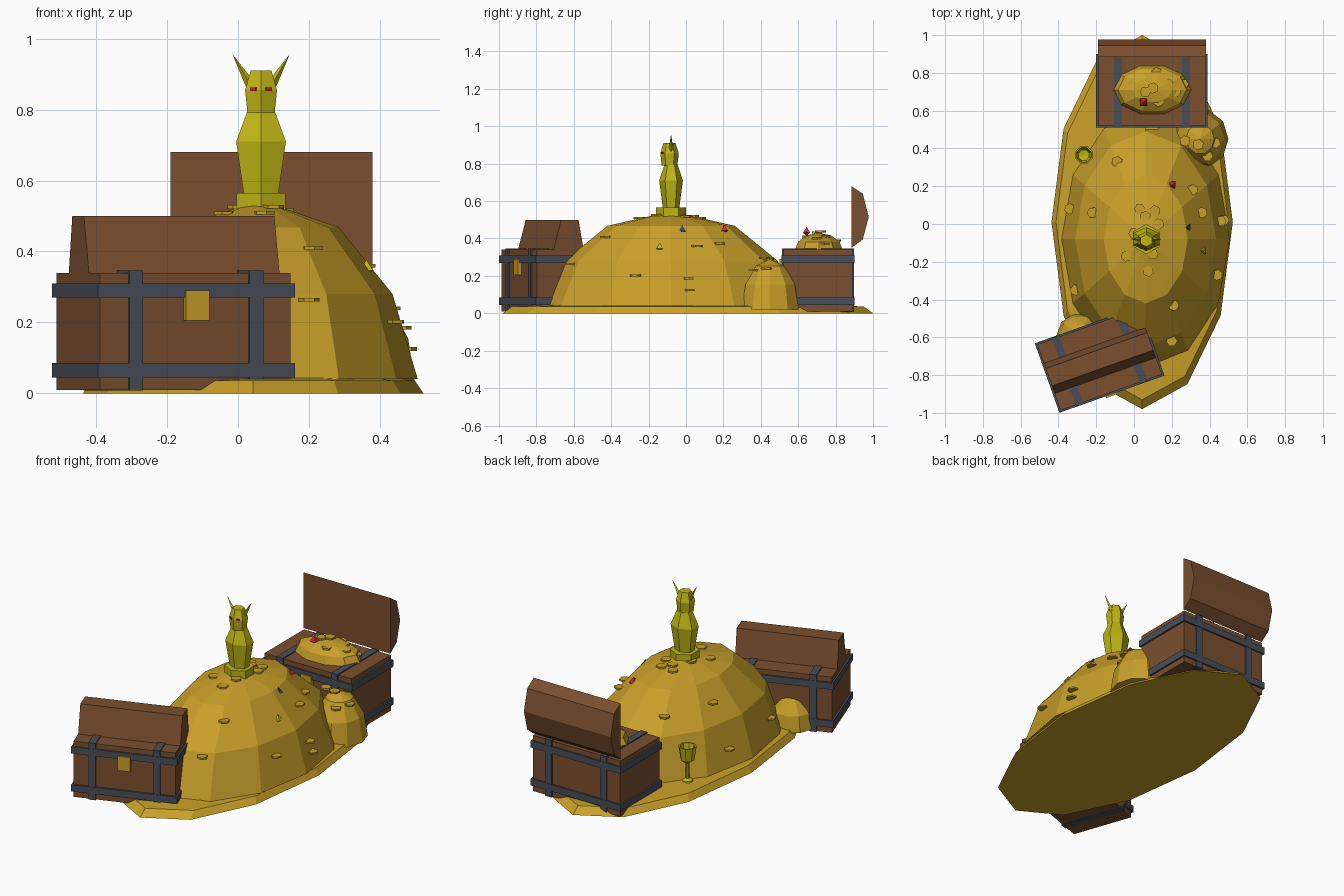
import bpy, bmesh, math
from mathutils import Matrix, Vector

if "Cube" in bpy.data.objects:
    bpy.data.objects.remove(bpy.data.objects["Cube"])


def material(name, rgb):
    m = bpy.data.materials.new(name)
    m.diffuse_color = (*rgb, 1)
    m.use_nodes = True
    m.node_tree.nodes["Principled BSDF"].inputs["Base Color"].default_value = m.diffuse_color
    return m


GOLD = material("gold", (0.58, 0.35, 0.022))
WOOD = material("brown wood", (0.195, 0.078, 0.028))
IRON = material("dark iron", (0.066, 0.076, 0.098))
YELLOW = material("bright yellow gold", (0.53, 0.47, 0.007))
RED = material("red gem", (0.6, 0.022, 0.035))
BLUE = material("blue gem", (0.045, 0.06, 0.14))


def finish(name, bm, mat, matrix=Matrix()):
    bmesh.ops.recalc_face_normals(bm, faces=bm.faces)
    me = bpy.data.meshes.new(name)
    bm.to_mesh(me)
    bm.free()
    me.materials.append(mat)
    ob = bpy.data.objects.new(name, me)
    ob.matrix_world = matrix
    bpy.context.collection.objects.link(ob)
    return ob


def lathe(name, profile, n, loc, mat, sx=1.0, sy=1.0, start=0.0, matrix=None):
    """Faceted solid of revolution; radius 0 makes a pole, open ends get a cap."""
    bm = bmesh.new()
    rings = []
    for r, z in profile:
        if r == 0:
            rings.append([bm.verts.new((0, 0, z))])
        else:
            angles = [start + math.tau * i / n for i in range(n)]
            rings.append([bm.verts.new((r * sx * math.cos(a), r * sy * math.sin(a), z)) for a in angles])
    for a, b in zip(rings, rings[1:]):
        for i in range(n):
            j = (i + 1) % n
            if len(a) == 1:
                bm.faces.new((a[0], b[i], b[j]))
            elif len(b) == 1:
                bm.faces.new((a[i], a[j], b[0]))
            else:
                bm.faces.new((a[i], a[j], b[j], b[i]))
    for ring in (rings[0], rings[-1]):
        if len(ring) > 1:
            bm.faces.new(ring)
    return finish(name, bm, mat, Matrix.Translation(loc) @ (matrix or Matrix()))


def box(name, center, size, mat, matrix=Matrix()):
    bm = bmesh.new()
    bmesh.ops.create_cube(bm, size=1, matrix=Matrix.Translation(center) @ Matrix.Diagonal((*size, 1)))
    return finish(name, bm, mat, matrix)


def extrude_x(name, profile, half, mat, matrix):
    """Prism along x from (y, z) points."""
    bm = bmesh.new()
    ends = [[bm.verts.new((x, y, z)) for y, z in profile] for x in (-half, half)]
    for e in ends:
        bm.faces.new(e)
    for i in range(len(profile)):
        j = (i + 1) % len(profile)
        bm.faces.new((ends[0][i], ends[0][j], ends[1][j], ends[1][i]))
    return finish(name, bm, mat, matrix)


# Ground spread and heaps of gold
lathe("gold_spread", [(1, 0), (0.95, 0.036), (0.62, 0.052)], 12, (0.043, 0.01, 0), GOLD, 0.48, 0.99)
DOME = [(1, 0.04), (0.84, 0.28), (0.5, 0.468), (0, 0.545)]
MX, MY, RX, RY = 0.062, -0.08, 0.445, 0.68
lathe("main_heap", DOME, 12, (MX, MY, 0), GOLD, RX, RY)


def small_heap(name, x, y, z, rx, ry, h):
    ring = [(math.cos(math.radians(a)), h * math.sin(math.radians(a))) for a in (0, 30, 60)]
    lathe(name, ring + [(0, h)], 10, (x, y, z), GOLD, rx, ry)


small_heap("back_heap", 0.35, 0.45, 0.02, 0.15, 0.16, 0.27)
small_heap("front_heap", -0.28, -0.59, 0.02, 0.13, 0.12, 0.18)
small_heap("chest_heap", 0.097, 0.71, 0.335, 0.21, 0.135, 0.095)


# Chests: body, iron straps, lock and lid
def chest(prefix, x, y, turn, lid):
    m = Matrix.Translation((x, y, 0)) @ Matrix.Rotation(math.radians(turn), 4, 'Z')
    box(prefix + "_body", (0, 0, 0.175), (0.57, 0.37, 0.33), WOOD, m)
    for z in (0.065, 0.29):
        for s in (-1, 1):
            box(prefix + "_long_strap", (0, s * 0.187, z), (0.59, 0.016, 0.04), IRON, m)
            box(prefix + "_side_strap", (s * 0.287, 0, z), (0.016, 0.388, 0.04), IRON, m)
    for u in (-0.18, 0.18):
        box(prefix + "_upright_strap", (u, 0, 0.177), (0.041, 0.386, 0.338), IRON, m)
    box(prefix + "_lock", (0, -0.194, 0.248), (0.07, 0.02, 0.085), GOLD, m)
    extrude_x(prefix + "_lid", lid, 0.285, WOOD, m)


chest("front_chest", -0.182, -0.717, 19.5,
      [(-0.092, 0.335), (-0.048, 0.5), (0.05, 0.5), (0.08, 0.335)])
chest("back_chest", 0.095, 0.705, 0,
      [(0.18, 0.68), (0.24, 0.64), (0.272, 0.515), (0.24, 0.395), (0.18, 0.35)])

# Idol on the summit
IX, IY, Q = 0.065, -0.08, math.pi / 2
lathe("idol_plinth", [(0.08, 0.5), (0.08, 0.565)], 6, (IX, IY, 0), YELLOW, start=Q)
lathe("idol_body", [(0.056, 0.56), (0.081, 0.71), (0.045, 0.795)], 6, (IX, IY, 0), YELLOW,
      1, 0.78, Q)
lathe("idol_head", [(0.044, 0.79), (0.052, 0.855), (0.034, 0.91)], 6, (IX, IY - 0.008, 0), YELLOW,
      1, 0.95, Q)
for s in (-1, 1):
    base, tip = Vector((IX + s * 0.03, IY, 0.87)), Vector((IX + s * 0.081, IY, 0.957))
    aim = (tip - base).to_track_quat('Z', 'Y').to_matrix().to_4x4()
    lathe("idol_horn", [(0.014, 0), (0, (tip - base).length)], 4, base, YELLOW, matrix=aim)
    eye = Matrix.Translation((IX + s * 0.02, IY - 0.045, 0.857)) @ Matrix.Rotation(s * 0.5, 4, 'Z')
    box("idol_eye", (0, 0, 0), (0.018, 0.012, 0.01), RED, eye)

# Goblet with a hollow cup
lathe("goblet", [(0.035, 0.03), (0.03, 0.05), (0.01, 0.06), (0.01, 0.15), (0.038, 0.17),
                 (0.05, 0.25), (0.042, 0.25), (0.03, 0.18), (0, 0.175)], 8, (-0.265, 0.365, 0), YELLOW,
      start=math.pi / 8)

# Gems
for x, y, z, mat in [(0.2, 0.205, 0.448, RED), (0.28, -0.02, 0.445, BLUE),
                     (0.362, -0.14, 0.352, YELLOW), (0.05, 0.645, 0.437, RED)]:
    lathe("gem", [(0, -0.022), (0.027, -0.006), (0, 0.025)], 4, (x, y, z), mat, start=math.pi / 4)


# Loose coins lying flat on the heaps
def heap_height(x, y):
    r = math.hypot((x - MX) / RX, (y - MY) / RY)
    for (r0, z0), (r1, z1) in zip(DOME, DOME[1:]):
        if r >= r1:
            return z0 + (z1 - z0) * (r0 - min(r, r0)) / (r0 - r1)


def coin(x, y, z, i):
    lathe("coin", [(0.03, -0.005), (0.03, 0.005)], 6, (x, y, z), GOLD, start=i * 0.7)


spots = [(0.03, 0.08), (0.11, 0.07), (0.06, 0.04), (0.1, -0.16), (0.075, -0.25), (-0.04, -0.17),
         (0.0, -0.05), (0.13, 0.0), (-0.34, 0.08), (-0.22, 0.06), (-0.31, -0.35), (-0.09, 0.33),
         (0.2, -0.62), (0.36, 0.06), (0.44, -0.27), (0.46, 0.015), (0.21, -0.43), (0.31, 0.18)]
for i, (x, y) in enumerate(spots):
    coin(x, y, heap_height(x, y) + 0.003, i)
for i, (x, y, z) in enumerate([(0.475, 0.02, 0.125), (0.27, 0.44, 0.29), (0.34, 0.42, 0.295),
                               (0.39, 0.36, 0.23), (0.43, 0.43, 0.24), (0.1, 0.72, 0.437),
                               (0.06, 0.7, 0.432), (0.12, 0.8, 0.39), (0.18, 0.74, 0.41),
                               (0.22, 0.7, 0.4), (0.0, 0.74, 0.4), (0.13, 0.65, 0.41),
                               (0.26, 0.74, 0.37)]):
    coin(x, y, z, i)
